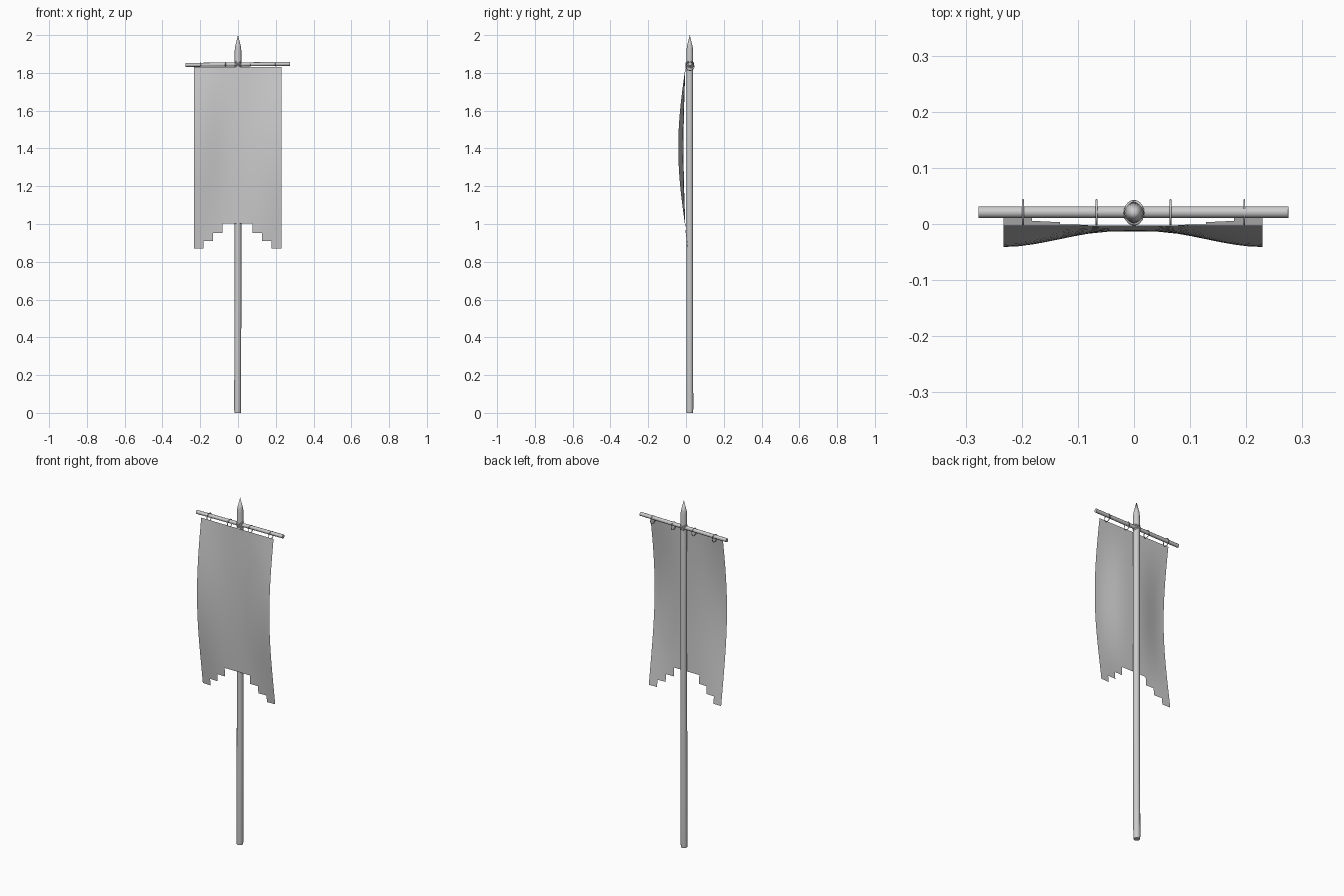
import bpy, bmesh, math
from mathutils import Vector

old = bpy.data.objects.get("Cube")
if old:
    bpy.data.objects.remove(old, do_unlink=True)

POLE_Y, BAR_Z = 0.02, 1.845

grey = bpy.data.materials.new("plain grey")
grey.use_nodes = True
grey.diffuse_color = (0.6, 0.6, 0.6, 1)
grey.node_tree.nodes["Principled BSDF"].inputs["Base Color"].default_value = (0.6, 0.6, 0.6, 1)


def finish(obj, name, angle=40):
    obj.name = name
    obj.data.materials.append(grey)
    bpy.ops.object.select_all(action='DESELECT')
    obj.select_set(True)
    bpy.context.view_layer.objects.active = obj
    bpy.ops.object.shade_smooth_by_angle(angle=math.radians(angle))
    return obj


def from_bmesh(bm, name, angle=40):
    mesh = bpy.data.meshes.new(name)
    bm.to_mesh(mesh)
    bm.free()
    obj = bpy.data.objects.new(name, mesh)
    bpy.context.collection.objects.link(obj)
    return finish(obj, name, angle)


def torus(name, loc, rot, major, minor):
    bpy.ops.mesh.primitive_torus_add(location=loc, rotation=rot, major_radius=major,
                                     minor_radius=minor, major_segments=20, minor_segments=6)
    return finish(bpy.context.object, name, 70)


# Pole: sections of (height, radius, sideways drift) ending in a carved point
def make_pole(sides=12):
    sections = [(0, 0.017, -0.002), (0.02, 0.0185, -0.002), (0.38, 0.018, -0.001),
                (0.7, 0.018, 0), (1.3, 0.0175, 0), (1.92, 0.0175, 0), (1.94, 0.015, 0)]
    bm = bmesh.new()
    rings = []
    for z, r, dx in sections:
        rings.append([bm.verts.new((dx + r * math.cos(a), POLE_Y + r * math.sin(a), z))
                      for a in (math.tau * i / sides for i in range(sides))])
    for low, high in zip(rings, rings[1:]):
        for i in range(sides):
            j = (i + 1) % sides
            bm.faces.new((low[i], low[j], high[j], high[i]))
    bm.faces.new(reversed(rings[0]))
    tip = bm.verts.new((0, POLE_Y, 2))
    for i in range(sides):
        bm.faces.new((rings[-1][i], rings[-1][(i + 1) % sides], tip))
    from_bmesh(bm, "pole")


# Cloth: bowed sheet whose lower edge steps down towards the sides
def cloth_y(x, z):
    t = min(max((abs(x) - 0.03) / 0.2, 0), 1)
    depth = 0.01 + 0.028 * t * t * (3 - 2 * t)
    return -0.003 - depth * math.sin(math.pi * (1.83 - z) / 0.85)


def make_cloth():
    steps = [(0.08, 1.003), (0.13, 0.953), (0.18, 0.91), (0.231, 0.87)]
    columns = [0, 0.04, 0.08, 0.105, 0.13, 0.155, 0.18, 0.205, 0.231]
    xs = [-x for x in reversed(columns[1:])] + columns
    zs = [1.83 - (1.83 - 1.003) * i / 20 for i in range(21)] + [s[1] for s in steps[1:]]
    bm = bmesh.new()
    grid = [[bm.verts.new((x - 0.002, cloth_y(x, z), z)) for x in xs] for z in zs]
    for r in range(len(zs) - 1):
        for c in range(len(xs) - 1):
            middle = abs(xs[c] + xs[c + 1]) / 2
            bottom = next(z for edge, z in steps if middle < edge)
            if zs[r + 1] >= bottom - 0.001:
                bm.faces.new((grid[r][c], grid[r + 1][c], grid[r + 1][c + 1], grid[r][c + 1]))
    bmesh.ops.delete(bm, geom=[v for v in bm.verts if not v.link_faces], context='VERTS')
    from_bmesh(bm, "cloth", 60)


make_pole()
make_cloth()

# Crossbar, very slightly tilted
bpy.ops.mesh.primitive_cylinder_add(vertices=12, radius=0.0105, depth=0.552,
                                    location=(-0.001, POLE_Y + 0.001, BAR_Z),
                                    rotation=(0, math.pi / 2 - 0.01, 0))
finish(bpy.context.object, "crossbar")

# Rings that hang the cloth from the crossbar
for n in range(4):
    x = -0.198 + 0.1315 * n
    torus(f"cloth_ring_{n + 1}", (x, POLE_Y + 0.001, BAR_Z - 0.011),
          (0, math.pi / 2, 0), 0.0215, 0.002)

# Crossed lashing where the bar meets the pole
for side, label in ((-1, "left"), (1, "right")):
    for k, shift in enumerate((-0.004, 0.004)):
        torus(f"lashing_{label}_{k + 1}", (0, POLE_Y, BAR_Z + shift),
              (0, side * math.radians(38), 0), 0.0205, 0.0025)
